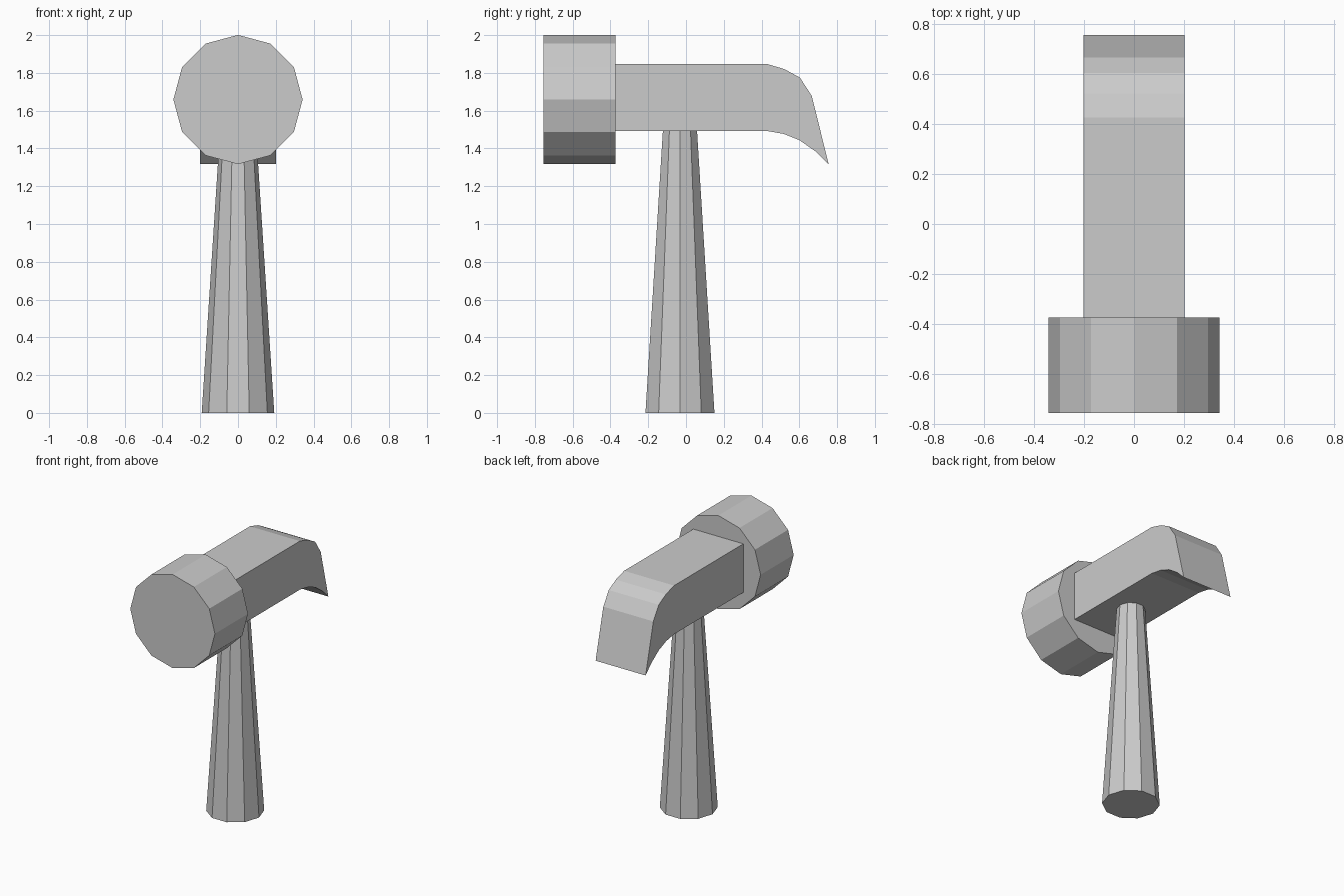
import bpy, bmesh
from math import pi
from mathutils import Matrix

if "Cube" in bpy.data.objects:
    bpy.data.objects.remove(bpy.data.objects["Cube"])


def finish(name, bm):
    bmesh.ops.recalc_face_normals(bm, faces=bm.faces)
    mesh = bpy.data.meshes.new(name)
    bm.to_mesh(mesh)
    bm.free()
    obj = bpy.data.objects.new(name, mesh)
    bpy.context.collection.objects.link(obj)
    return obj


def prism(name, sides, r_bottom, r_top, length, matrix):
    """Capped, optionally tapered prism with a vertex on the local x axis."""
    bm = bmesh.new()
    bmesh.ops.create_cone(bm, cap_ends=True, segments=sides,
                          radius1=r_bottom, radius2=r_top, depth=length)
    # Align a vertex with the x axis whatever the primitive's start angle
    v = bm.verts[:][0].co
    from_x = v.to_2d().angle_signed((1, 0))
    bmesh.ops.rotate(bm, verts=bm.verts, matrix=Matrix.Rotation(-from_x, 3, 'Z'))
    bmesh.ops.transform(bm, verts=bm.verts, matrix=matrix)
    return finish(name, bm)


# Tapered ten-sided handle, reaching the underside of the head
prism("handle", 10, 0.192, 0.095, 1.495, Matrix.Translation((0, -0.032, 0.7475)))

# Twelve-sided striking face
prism("striking_face", 12, 0.342, 0.342, 0.382,
      Matrix.Translation((0, -0.564, 1.659)) @ Matrix.Rotation(pi / 2, 4, 'X'))

# Head bar with the curved claw: side profile (y, z) extruded across x
top = [(-0.373, 1.848), (0.426, 1.848), (0.521, 1.82), (0.603, 1.775), (0.666, 1.678)]
tip = [(0.755, 1.317)]
bottom = [(0.686, 1.384), (0.602, 1.443), (0.517, 1.477), (0.426, 1.493), (-0.373, 1.493)]
bm = bmesh.new()
side = bm.faces.new([bm.verts.new((-0.202, y, z)) for y, z in top + tip + bottom])
ext = bmesh.ops.extrude_face_region(bm, geom=[side], use_keep_orig=True)
moved = [g for g in ext["geom"] if isinstance(g, bmesh.types.BMVert)]
bmesh.ops.translate(bm, verts=moved, vec=(0.404, 0, 0))
finish("head_and_claw", bm)
